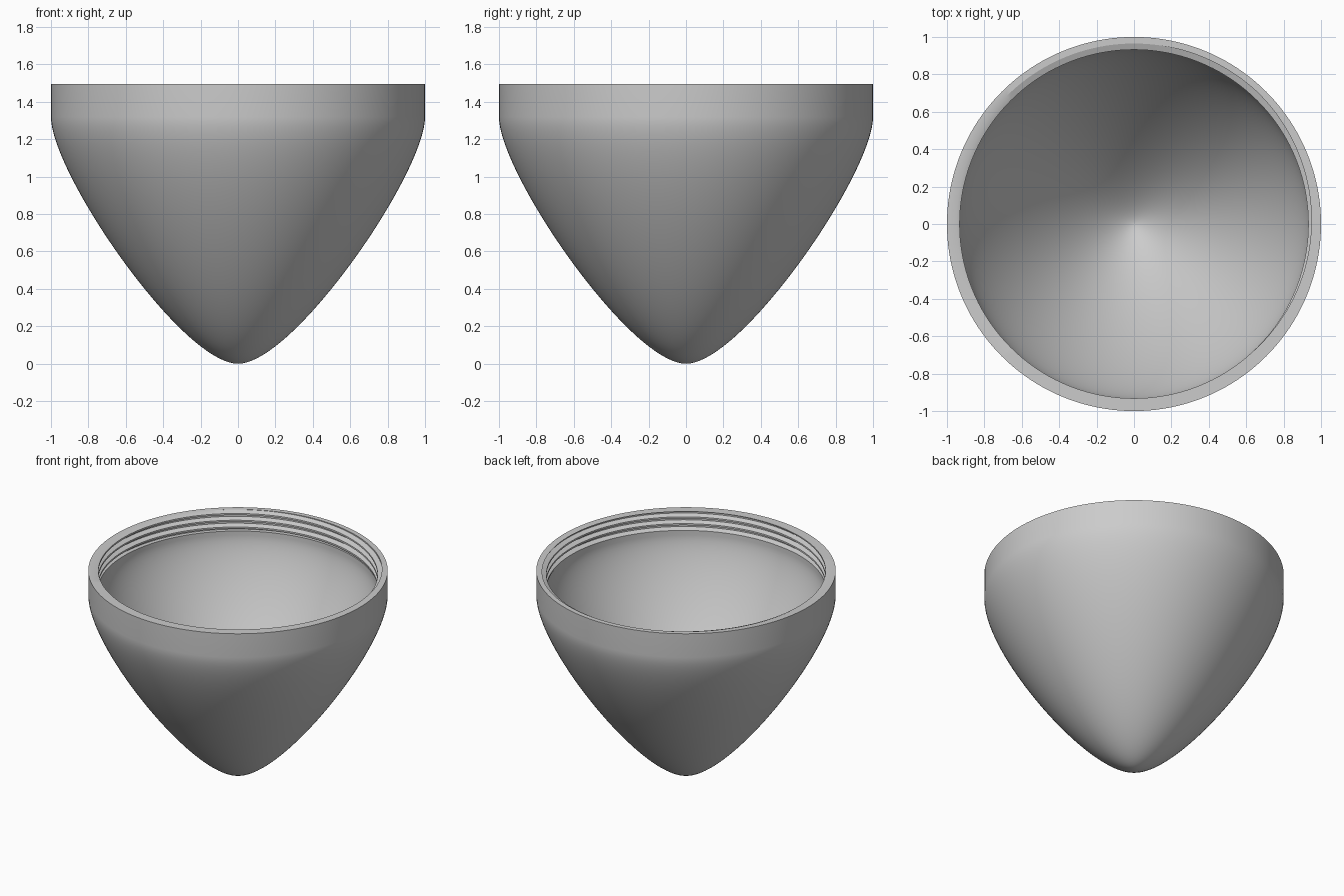
import bpy, bmesh, math
from mathutils import Vector
from mathutils.geometry import interpolate_bezier

cube = bpy.data.objects.get("Cube")
if cube:
    bpy.data.objects.remove(cube, do_unlink=True)

SEGMENTS = 160
RIM_Z, THREAD_Z = 1.495, 1.35      # top and bottom of the threaded band
PITCH, WALL = 0.05, 0.065
ROOT, CREST = 0.965, 0.932         # thread radii
KNOTS = (-0.38, -0.12, 0.12, 0.38) # corners of one thread turn

# Outer wall profile (radius, height), and the cavity as its inward offset
outer = [Vector(p[:2]) for p in interpolate_bezier(
    Vector((0, 0, 0)), Vector((0.3, 0, 0)), Vector((1, 1.02, 0)), Vector((1, 1.32, 0)), 40)]
inner = []
for i, p in enumerate(outer):
    t = (outer[min(i + 1, len(outer) - 1)] - outer[max(i - 1, 0)]).normalized()
    inner.append(p + Vector((-t.y, t.x)) * WALL)
inner[0] = Vector((0, WALL))
inner[-1] = Vector((1 - WALL, 1.32))


def thread_radius(z, turn):
    """Trapezoid thread: groove at whole turns, crest in between."""
    u = (z - RIM_Z) / PITCH + 0.25 - turn
    u = abs(u - round(u))
    blend = min(max((u - 0.12) / 0.26, 0), 1)
    return ROOT + (CREST - ROOT) * blend


def section(turn):
    """Closed wall section at one angle, from outer tip to cavity tip."""
    points = [tuple(p) for p in outer] + [(1, RIM_Z)]
    for k in range(1, -6, -1):
        for knot in reversed(KNOTS):
            z = RIM_Z + PITCH * (turn + k + knot - 0.25)
            z = min(max(z, THREAD_Z), RIM_Z)
            points.append((thread_radius(z, turn), z))
    points.append((1 - WALL, THREAD_Z))
    return points + [tuple(p) for p in reversed(inner)]


# Sweep the section around the axis
bm = bmesh.new()
columns = []
for i in range(SEGMENTS + 1):
    turn = i / SEGMENTS
    a = turn * math.tau
    columns.append([bm.verts.new((r * math.cos(a), r * math.sin(a), z))
                    for r, z in section(turn)])
for a, b in zip(columns, columns[1:]):
    for j in range(len(a) - 1):
        bm.faces.new((a[j], b[j], b[j + 1], a[j + 1]))
bmesh.ops.remove_doubles(bm, verts=bm.verts, dist=0.00002)
bmesh.ops.recalc_face_normals(bm, faces=bm.faces)

mesh = bpy.data.meshes.new("threaded_cone")
bm.to_mesh(mesh)
bm.free()
cone = bpy.data.objects.new("threaded_cone", mesh)
bpy.context.collection.objects.link(cone)

# Single grey material
grey = bpy.data.materials.new("plain_grey")
grey.use_nodes = True
colour = (0.6, 0.6, 0.6, 1)
grey.diffuse_color = colour
grey.node_tree.nodes["Principled BSDF"].inputs["Base Color"].default_value = colour
mesh.materials.append(grey)

bpy.ops.object.select_all(action='DESELECT')
cone.select_set(True)
bpy.context.view_layer.objects.active = cone
bpy.ops.object.shade_smooth_by_angle(angle=math.radians(30))
